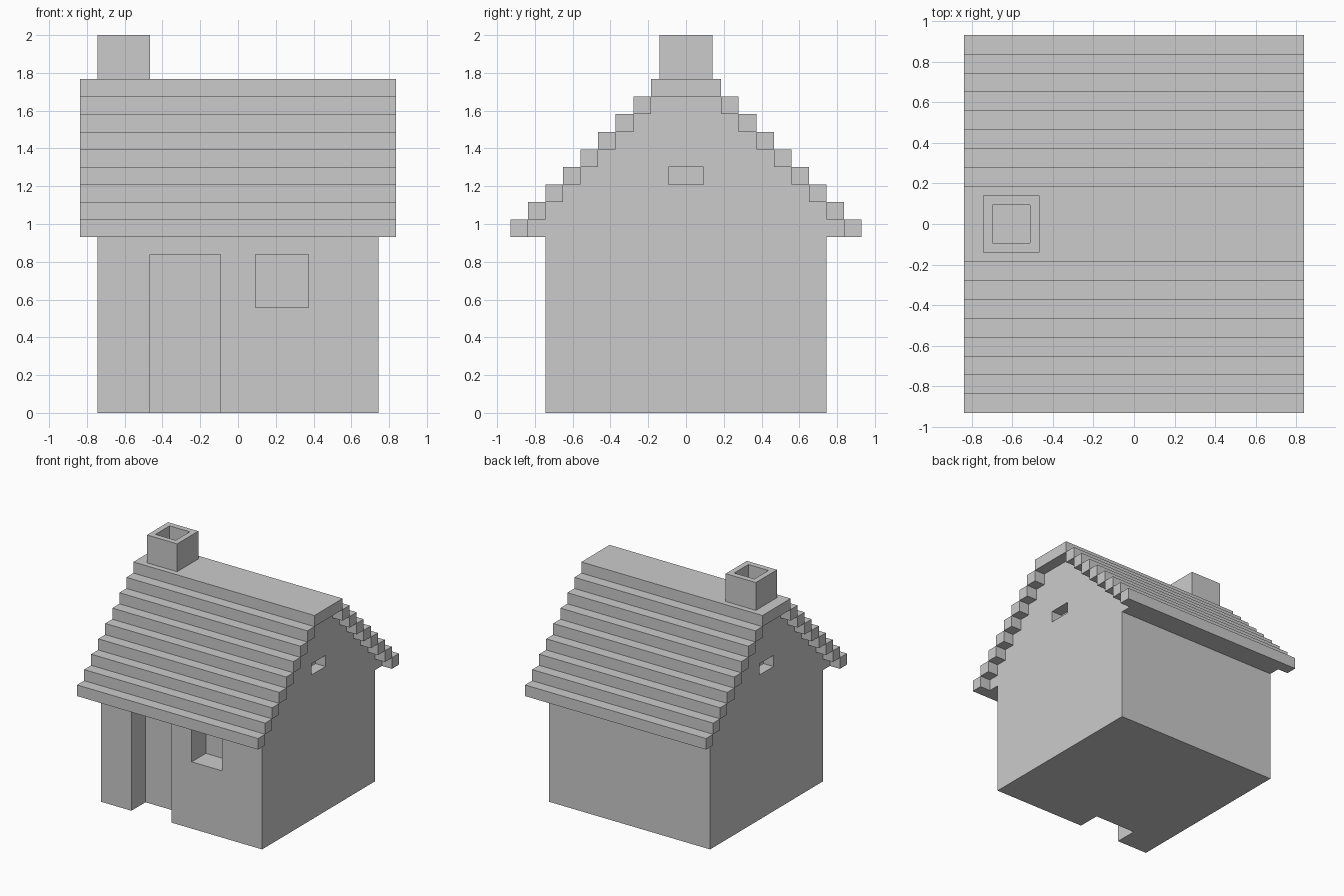
import bpy, bmesh

if "Cube" in bpy.data.objects:
    bpy.data.objects.remove(bpy.data.objects["Cube"])

U = 2 / 21.5  # one block; the house is laid out on this module


def finish(name, bm):
    bmesh.ops.recalc_face_normals(bm, faces=bm.faces)
    mesh = bpy.data.meshes.new(name)
    bm.to_mesh(mesh)
    bm.free()
    ob = bpy.data.objects.new(name, mesh)
    bpy.context.collection.objects.link(ob)
    return ob


def box(name, x, y, z):
    """Box from (low, high) ranges given in blocks."""
    bm = bmesh.new()
    bmesh.ops.create_cube(bm, size=1)
    for v in bm.verts:
        v.co = [(r[0] if c < 0 else r[1]) * U for c, r in zip(v.co, (x, y, z))]
    return finish(name, bm)


def carve(target, name, x, y, z):
    """Cut a recess with a hidden box."""
    cutter = box(name, x, y, z)
    cutter.hide_render = True
    cutter.hide_viewport = True
    mod = target.modifiers.new(name, 'BOOLEAN')
    mod.operation = 'DIFFERENCE'
    mod.solver = 'EXACT'
    mod.object = cutter


# Walls with stepped gables, extruded along x
half = [(8, 0), (8, 10)]
for k in range(8):
    half += [(9 - k, 10 + k), (9 - k, 11 + k)]
outline = half + [(-y, z) for y, z in reversed(half)]
bm = bmesh.new()
face = bm.faces.new([bm.verts.new((-8 * U, y * U, z * U)) for y, z in outline])
ext = bmesh.ops.extrude_face_region(bm, geom=[face], use_keep_orig=True)
verts = [g for g in ext['geom'] if isinstance(g, bmesh.types.BMVert)]
bmesh.ops.translate(bm, verts=verts, vec=(16 * U, 0, 0))
walls = finish("walls", bm)

# Door, window and gable vents
carve(walls, "door_recess", (-5, -1), (-9, -6), (-1, 9))
carve(walls, "window_recess", (1, 4), (-9, -6), (6, 9))
carve(walls, "right_vent_recess", (7, 9), (-1, 1), (13, 14))
carve(walls, "left_vent_recess", (-9, -7), (-1, 1), (13, 14))

# Stepped roof courses and ridge
for k in range(8):
    z = (10 + k, 11 + k)
    box(f"front_roof_course_{k + 1}", (-9, 9), (k - 10, k - 9), z)
    box(f"back_roof_course_{k + 1}", (-9, 9), (9 - k, 10 - k), z)
box("roof_ridge", (-9, 9), (-2, 2), (18, 19))

# Hollow chimney
chimney = box("chimney", (-8, -5), (-1.5, 1.5), (18.5, 21.5))
carve(chimney, "flue", (-7.5, -5.5), (-1, 1), (19, 22))
